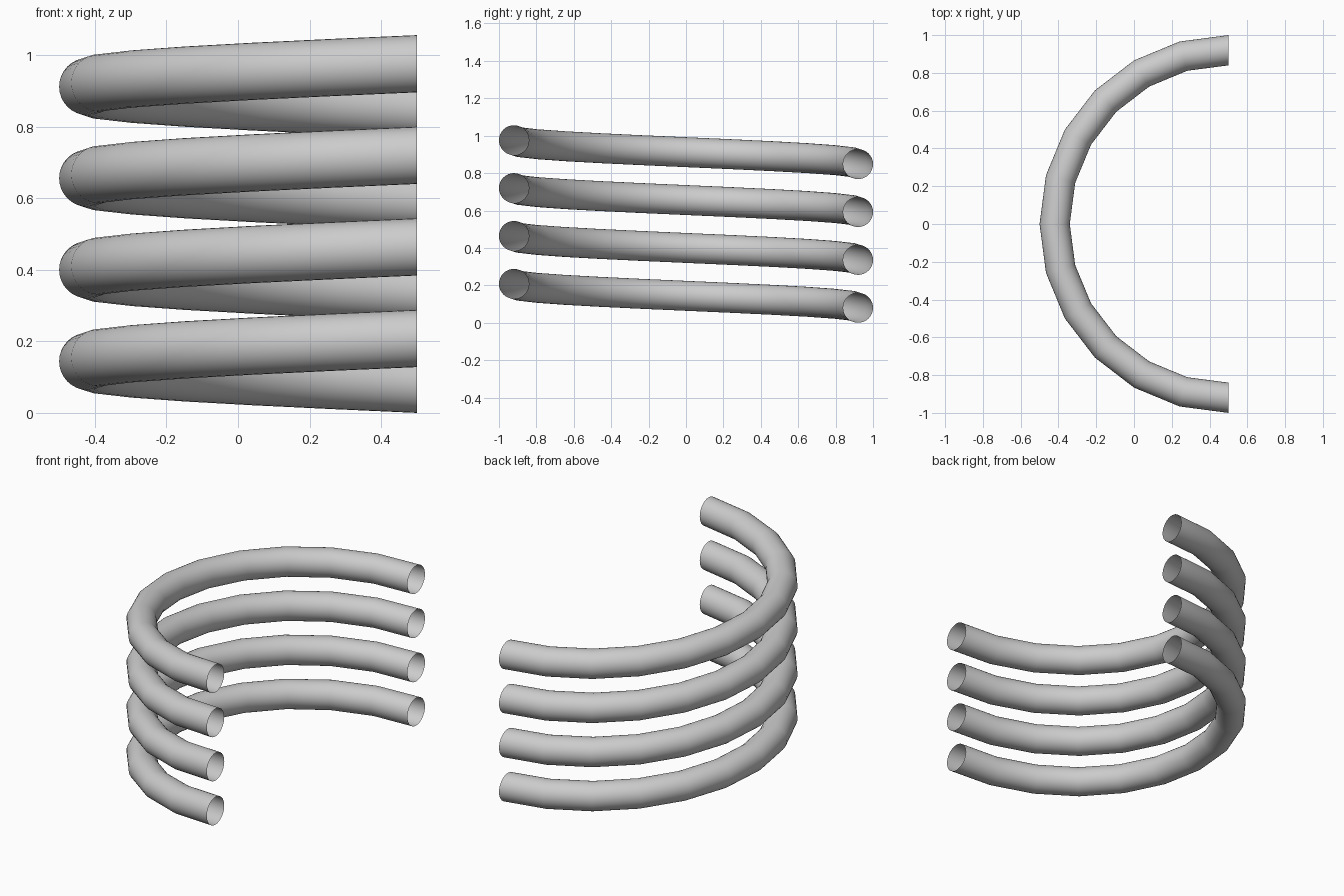
import bpy
from math import sin, cos, pi

if "Cube" in bpy.data.objects:
    bpy.data.objects.remove(bpy.data.objects["Cube"])

COIL_R = 0.92     # helix radius
WIRE_R = 0.08     # wire radius
PITCH = 0.256     # rise per full turn
STEPS = 12        # segments per half turn
SIDES = 32        # sides of the wire
AXIS_X = 0.5      # helix axis


def half_turn(name, z0):
    """Open-ended tube sweeping half a turn, back end low, front end high."""
    verts, faces = [], []
    for i in range(STEPS + 1):
        a = pi / 2 + pi * i / STEPS
        z = z0 + PITCH / 2 * i / STEPS
        for j in range(SIDES):
            b = 2 * pi * j / SIDES
            r = COIL_R + WIRE_R * cos(b)
            verts.append((AXIS_X + r * cos(a), r * sin(a), z + WIRE_R * sin(b)))
    for i in range(STEPS):
        for j in range(SIDES):
            k = (j + 1) % SIDES
            p, q = i * SIDES, (i + 1) * SIDES
            faces.append((p + j, q + j, q + k, p + k))
    mesh = bpy.data.meshes.new(name)
    mesh.from_pydata(verts, [], faces)
    mesh.update()
    mesh.polygons.foreach_set("use_smooth", [True] * len(mesh.polygons))
    obj = bpy.data.objects.new(name, mesh)
    bpy.context.collection.objects.link(obj)


# Four stacked half turns of a cut coil spring
for n in range(4):
    half_turn(f"coil_half_turn_{n + 1}", WIRE_R + n * PITCH)
